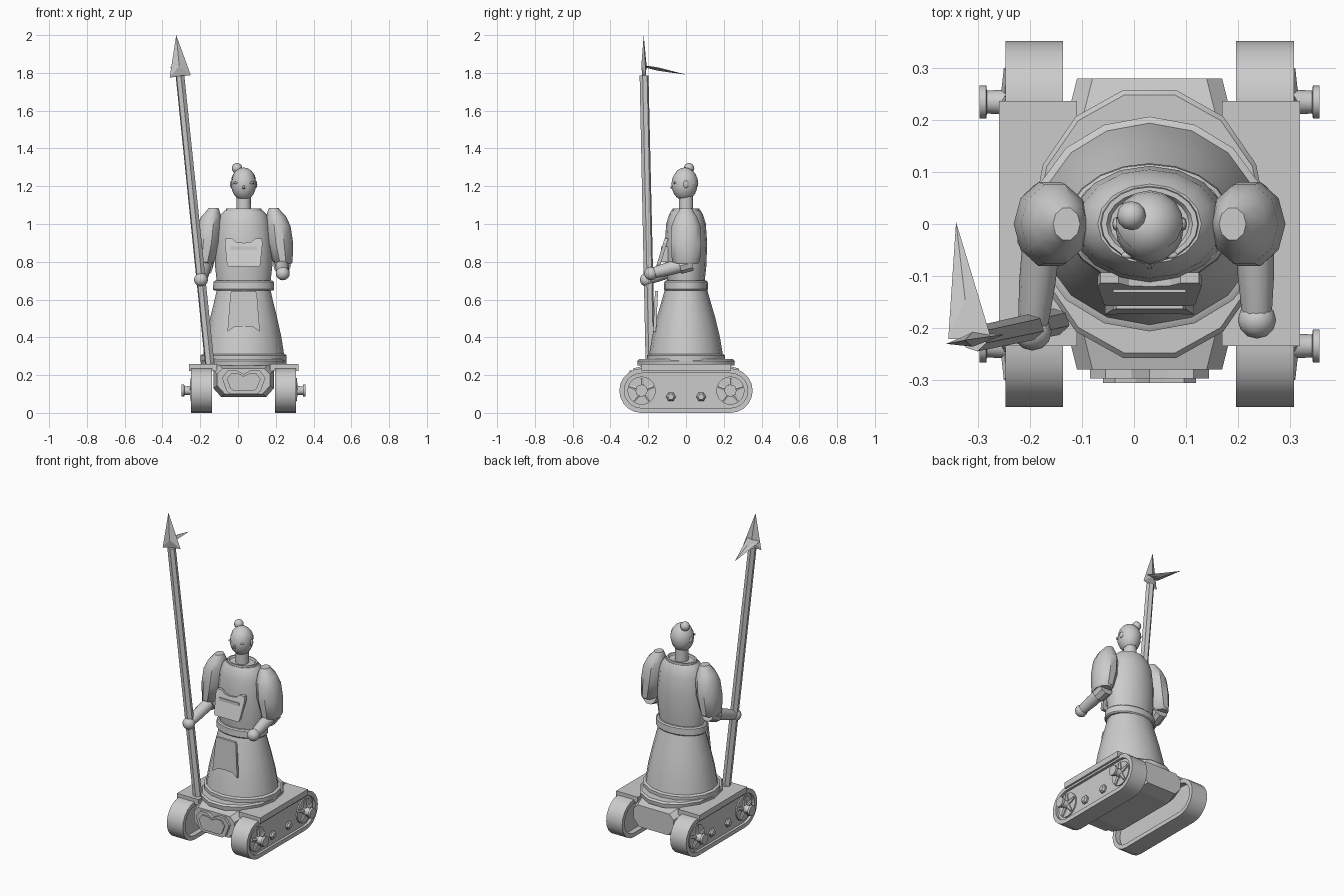
import bpy, bmesh, math
from mathutils import Vector, Matrix

cube = bpy.data.objects.get("Cube")
if cube:
    bpy.data.objects.remove(cube, do_unlink=True)

CX = 0.03  # centre line of the figure and its carriage

stone = bpy.data.materials.new("light grey")
stone.use_nodes = True
GREY = (0.6, 0.6, 0.6, 1)
stone.diffuse_color = GREY
stone.node_tree.nodes["Principled BSDF"].inputs["Base Color"].default_value = GREY


def finish(name, bm, smooth=None):
    bmesh.ops.recalc_face_normals(bm, faces=bm.faces)
    mesh = bpy.data.meshes.new(name)
    bm.to_mesh(mesh)
    bm.free()
    obj = bpy.data.objects.new(name, mesh)
    bpy.context.collection.objects.link(obj)
    mesh.materials.append(stone)
    if smooth:
        bpy.ops.object.select_all(action='DESELECT')
        obj.select_set(True)
        bpy.context.view_layer.objects.active = obj
        bpy.ops.object.shade_smooth_by_angle(angle=math.radians(smooth))
    return obj


def skin(bm, rings, closed=False):
    """Bridge equal rings of points; cap the ends unless the loop is closed."""
    loops = [[bm.verts.new(p) for p in ring] for ring in rings]
    n = len(loops[0])
    pairs = list(zip(loops, loops[1:])) + ([(loops[-1], loops[0])] if closed else [])
    for a, b in pairs:
        for i in range(n):
            j = (i + 1) % n
            bm.faces.new((a[i], a[j], b[j], b[i]))
    if not closed:
        bm.faces.new(loops[0])
        bm.faces.new(loops[-1])


def loft(name, sections, sides=16, smooth=35):
    """Stack of ellipses: (x, y, z, x radius, y radius)."""
    bm = bmesh.new()
    angles = [2 * math.pi * i / sides for i in range(sides)]
    skin(bm, [[(x + rx * math.cos(a), y + ry * math.sin(a), z) for a in angles]
              for x, y, z, rx, ry in sections])
    return finish(name, bm, smooth)


def rod(name, start, end, profile, sides=12, smooth=35):
    """Turned rod: profile of (fraction along, radius)."""
    start, end = Vector(start), Vector(end)
    turn = (end - start).to_track_quat('Z', 'Y')
    bm = bmesh.new()
    skin(bm, [[start.lerp(end, t) + turn @ Vector((r * math.cos(k), r * math.sin(k), 0))
               for k in (2 * math.pi * i / sides for i in range(sides))]
              for t, r in profile])
    return finish(name, bm, smooth)


def plate(name, outline, front, back):
    """Front-facing plate from (x, z); depth is a function of z."""
    bm = bmesh.new()
    skin(bm, [[(CX + x, f(z), z) for x, z in outline] for f in (front, back)])
    return finish(name, bm)


def box(name, lo, hi):
    bm = bmesh.new()
    skin(bm, [[(lo[0], lo[1], z), (hi[0], lo[1], z), (hi[0], hi[1], z), (lo[0], hi[1], z)]
              for z in (lo[2], hi[2])])
    return finish(name, bm)


def ball(name, centre, radii, segments=16):
    bm = bmesh.new()
    bmesh.ops.create_uvsphere(bm, u_segments=segments, v_segments=segments // 2 + 2, radius=1)
    bm.transform(Matrix.Translation(centre) @ Matrix.Diagonal((*radii, 1)))
    return finish(name, bm, 60)


def mirrored(outline):
    return outline + [(-x, z) for x, z in reversed(outline) if x]


def stadium(x, radius, reach=0.235, z=0.118, steps=10):
    pts = []
    for end in (1, -1):
        for i in range(steps + 1):
            a = math.pi * i / steps - math.pi / 2
            pts.append((x, end * (reach + radius * math.cos(a)), z + end * radius * math.sin(a)))
    return pts


# Carriage hull with tapered ends and chamfered edges
bm = bmesh.new()
rings = []
for y, half, low, high in ((-0.28, 0.14, 0.1, 0.235), (-0.2, 0.16, 0.085, 0.255),
                           (0.2, 0.16, 0.085, 0.255), (0.28, 0.14, 0.1, 0.235)):
    section = [(half - 0.04, low), (half, low + 0.045), (half, high - 0.03), (half - 0.03, high)]
    rings.append([(CX + x, y, z) for x, z in mirrored(section)])
skin(bm, rings)
finish("carriage_hull", bm)

# Framed plate on the carriage front
badge = mirrored([(0, 0.205), (0.035, 0.225), (0.085, 0.225), (0.115, 0.185),
                  (0.09, 0.115), (0.07, 0.1)])
plate("front_plate", badge, lambda z: -0.298, lambda z: -0.27)
plate("front_plate_inset", [(x * 0.78, 0.165 + (z - 0.165) * 0.72) for x, z in badge],
      lambda z: -0.306, lambda z: -0.29)

# Tracks, fenders, wheels and axles on both sides
for side, label in ((1, "left"), (-1, "right")):
    def X(d):
        return CX + side * d
    inner, outer = X(0.167), X(0.278)
    bm = bmesh.new()
    skin(bm, [stadium(inner, 0.118), stadium(outer, 0.118),
              stadium(outer, 0.092), stadium(inner, 0.092)], closed=True)
    finish(label + "_track", bm, 35)
    bm = bmesh.new()
    skin(bm, [stadium(X(0.2), 0.094), stadium(X(0.262), 0.094)])
    finish(label + "_side_panel", bm, 35)
    box(label + "_fender", (min(X(0.14), X(0.29)), -0.235, 0.222),
        (max(X(0.14), X(0.29)), 0.237, 0.258))
    for y in (-0.235, 0.235):
        end = "_front" if y < 0 else "_rear"
        rod(label + end + "_wheel", (X(0.25), y, 0.118), (X(0.27), y, 0.118),
            [(0, 0.075), (1, 0.075)], 20)
        for k in range(5):
            a = math.pi / 2 + k * math.tau / 5
            tip = (X(0.272), y + 0.068 * math.cos(a), 0.118 + 0.068 * math.sin(a))
            rod(f"{label}{end}_spoke_{k}", (X(0.272), y, 0.118), tip,
                [(0, 0.016), (1, 0.009)], 6, None)
        rod(label + end + "_axle", (X(0.262), y, 0.118), (X(0.328), y, 0.118),
            [(0, 0.03), (0.3, 0.024), (0.78, 0.022), (0.8, 0.032), (1, 0.032)], 12)
    for y in (-0.08, 0.08):
        rod(label + "_bolt", (X(0.255), y, 0.085), (X(0.282), y, 0.085),
            [(0, 0.026), (0.6, 0.026), (1, 0.016)], 6, None)

# Oval deck and robe
loft("deck", [(CX, 0, z, rx, ry) for z, rx, ry in
              ((0.25, 0.225, 0.262), (0.275, 0.228, 0.265), (0.285, 0.22, 0.255))], 14)
loft("robe_hem", [(CX, 0, z, rx, ry) for z, rx, ry in
                  ((0.275, 0.228, 0.207), (0.305, 0.228, 0.207), (0.312, 0.215, 0.195))])
loft("robe_skirt", [(CX, 0, z, rx, ry) for z, rx, ry in
                    ((0.29, 0.217, 0.198), (0.4, 0.2, 0.18), (0.5, 0.178, 0.156),
                     (0.59, 0.156, 0.13), (0.66, 0.14, 0.11))])
loft("belt", [(CX, 0, z, rx, ry) for z, rx, ry in
              ((0.648, 0.156, 0.112), (0.655, 0.162, 0.117), (0.693, 0.16, 0.115),
               (0.7, 0.152, 0.108))], 20)
loft("torso", [(CX, 0, z, rx, ry) for z, rx, ry in
               ((0.69, 0.142, 0.098), (0.78, 0.152, 0.108), (0.9, 0.15, 0.112),
                (1.0, 0.138, 0.105), (1.05, 0.122, 0.09), (1.072, 0.1, 0.077))])
loft("collar", [(CX, 0, z, rx, ry) for z, rx, ry in
                ((1.06, 0.097, 0.075), (1.082, 0.093, 0.071), (1.082, 0.083, 0.062),
                 (1.07, 0.075, 0.055))], 20)

# Chest guard and apron
chest = mirrored([(0, 0.9), (0.04, 0.905), (0.06, 0.922), (0.095, 0.922),
                  (0.1, 0.9), (0.088, 0.785), (0.08, 0.775)])
plate("chest_guard", chest, lambda z: -0.158 + (z - 0.775) * 0.3,
      lambda z: -0.138 + (z - 0.775) * 0.3)
box("chest_guard_mount", (CX - 0.07, -0.132, 0.8), (CX + 0.07, -0.08, 0.88))
apron = mirrored([(0, 0.645), (0.064, 0.645), (0.07, 0.63), (0.086, 0.43), (0.05, 0.455), (0, 0.458)])
plate("apron", apron, lambda z: -0.164 - (0.645 - z) * 0.05,
      lambda z: -0.148 - (0.645 - z) * 0.05)

# Sleeves, forearms and hands
for side, label, hand in ((1, "left", (0.237, -0.185, 0.738)),
                          (-1, "right", (-0.196, -0.208, 0.705))):
    loft(label + "_sleeve", [(CX + side * d, 0, z, rx, ry) for d, z, rx, ry in
                             ((0.21, 0.79, 0.044, 0.066), (0.207, 0.8, 0.052, 0.078),
                              (0.192, 0.9, 0.07, 0.085), (0.182, 0.99, 0.066, 0.08),
                              (0.172, 1.04, 0.052, 0.06), (0.162, 1.07, 0.034, 0.04),
                              (0.16, 1.084, 0.026, 0.032))], 10, 40)
    elbow = (CX + side * 0.202, 0.03, 0.795)
    rod(label + "_cuff", elbow, Vector(elbow).lerp(Vector(hand), 0.3),
        [(0, 0.045), (1, 0.046)], 10)
    rod(label + "_forearm", elbow, hand, [(0, 0.038), (0.6, 0.035), (1, 0.028)], 12)
    ball(label + "_hand", hand, (0.037, 0.036, 0.036), 12)

# Neck, head and face
loft("neck", [(CX, 0, 1.04, 0.04, 0.04), (CX, 0, 1.16, 0.038, 0.038)], 14)
ball("head", (CX, -0.008, 1.21), (0.066, 0.069, 0.086))
cap = ball("hair", (CX, -0.006, 1.212), (0.069, 0.071, 0.087))
bm = bmesh.new()
bm.from_mesh(cap.data)
bmesh.ops.bisect_plane(bm, geom=bm.verts[:] + bm.edges[:] + bm.faces[:], clear_inner=True,
                       plane_co=(CX, 0, 1.24), plane_no=(0, 0.55, 0.83))
bm.to_mesh(cap.data)
bm.free()
ball("hair_bun", (CX - 0.035, 0.016, 1.295), (0.028, 0.028, 0.028), 12)
rod("nose", (CX, -0.068, 1.21), (CX, -0.08, 1.188), [(0, 0.004), (1, 0.008)], 6)
for side, label in ((1, "left"), (-1, "right")):
    ball(label + "_eye", (CX + side * 0.042, -0.06, 1.218), (0.013, 0.007, 0.006), 8)
    ball(label + "_ear", (CX + side * 0.064, 0, 1.21), (0.008, 0.014, 0.02), 8)

# Long polearm with a flat point and a side blade
foot, top = (-0.148, -0.188, 0.24), (-0.307, -0.222, 1.785)
rod("polearm_shaft", foot, top, [(0, 0.026), (1, 0.024)], 6, None)


def blade(name, outline, bulge):
    """Thin diamond-section blade: ridge points either side of a flat outline."""
    mid = sum((Vector(p) for p in outline), Vector()) / len(outline)
    bm = bmesh.new()
    rim = [bm.verts.new(p) for p in outline]
    for sign in (1, -1):
        ridge = bm.verts.new(mid + sign * Vector(bulge))
        for i in range(len(rim)):
            bm.faces.new((rim[i], rim[(i + 1) % len(rim)], ridge))
    finish(name, bm)


blade("polearm_point", [(-0.327, -0.224, 2.0), (-0.362, -0.231, 1.775),
                        (-0.305, -0.222, 1.782), (-0.25, -0.213, 1.788)], (0, 0.014, 0))
blade("polearm_side_blade", [(-0.343, 0.004, 1.79), (-0.358, -0.222, 1.83),
                             (-0.275, -0.222, 1.84)], (0, 0, 0.009))
